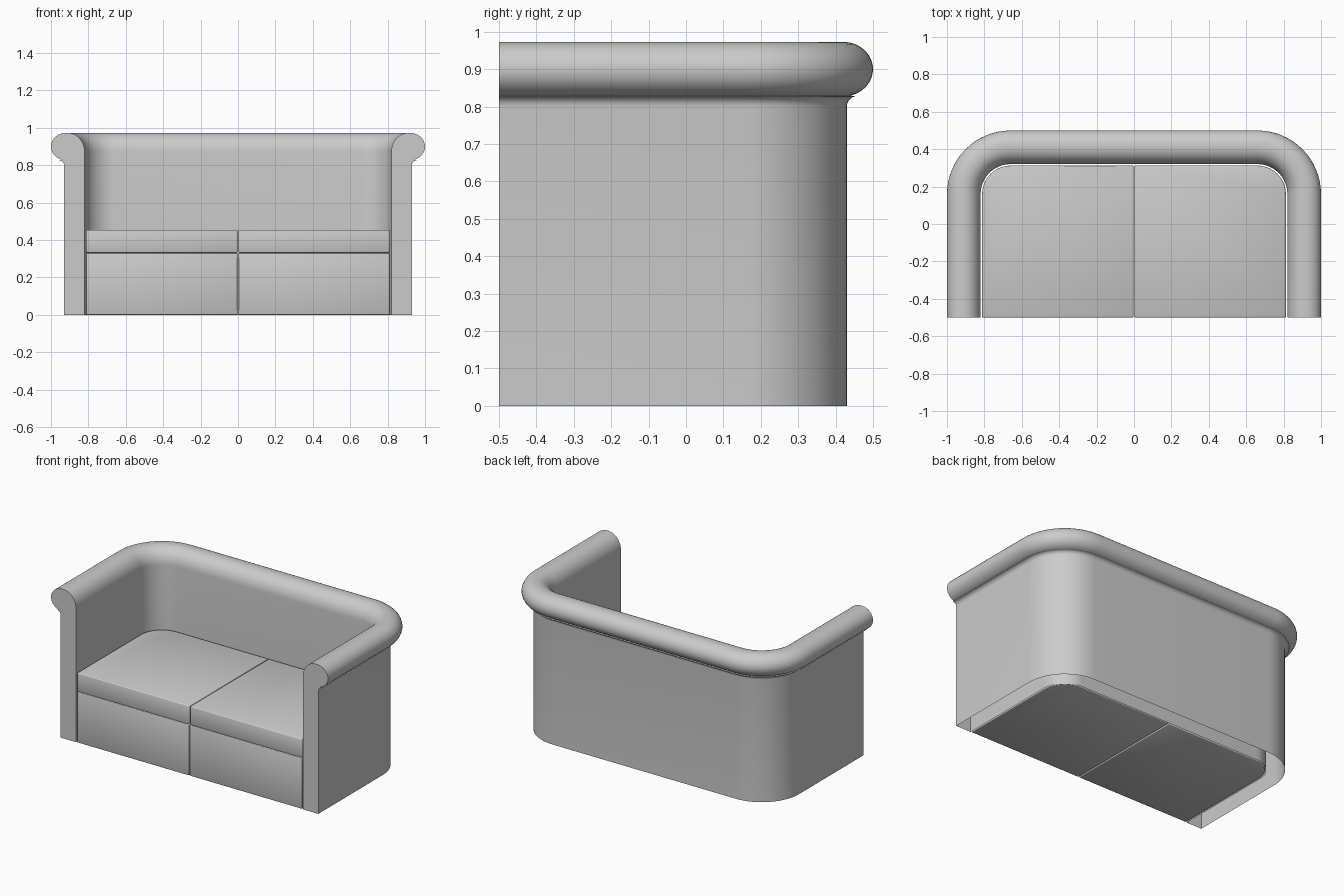
import bpy, bmesh
from math import sin, cos, pi, radians

default = bpy.data.objects.get("Cube")
if default:
    bpy.data.objects.remove(default)

GREY = (0.6, 0.6, 0.6, 1)
fabric = bpy.data.materials.new("grey_fabric")
fabric.use_nodes = True
fabric.diffuse_color = GREY
fabric.node_tree.nodes["Principled BSDF"].inputs["Base Color"].default_value = GREY

FRONT, CX, CY = -0.5, 0.66, 0.16   # front plane and centre of the rounded corners
INNER, OUTER = 0.16, 0.27          # wall distances from the corner centre


def arc(cx, cy, rx, ry, a0, a1, n):
    """Points on an elliptical arc, angles in degrees."""
    angles = [radians(a0 + (a1 - a0) * i / n) for i in range(n + 1)]
    return [(cx + rx * cos(a), cy + ry * sin(a)) for a in angles]


def finish(name, bm, angle):
    bmesh.ops.recalc_face_normals(bm, faces=bm.faces)
    mesh = bpy.data.meshes.new(name)
    bm.to_mesh(mesh)
    bm.free()
    mesh.materials.append(fabric)
    obj = bpy.data.objects.new(name, mesh)
    bpy.context.collection.objects.link(obj)
    bpy.ops.object.select_all(action="DESELECT")
    obj.select_set(True)
    bpy.context.view_layer.objects.active = obj
    bpy.ops.object.shade_smooth_by_angle(angle=radians(angle))
    return obj


def build_shell():
    """Arms and back: a rolled-top wall profile swept round a U, hollow below."""
    profile = [(INNER, 0), (INNER, 0.45)]
    profile += arc(0.25, 0.873, 0.09, 0.1, 180, 90, 10)
    profile += arc(0.26, 0.9, 0.08, 0.073, 90, -75, 14)
    profile += arc(0.295, 0.8, 0.025, 0.027, 90, 180, 6)
    profile += [(OUTER, 0)]

    # Stations along the U: centre and outward angle
    steps = 16
    quarter = [pi / 2 * i / steps for i in range(steps + 1)]
    stations = [(CX, FRONT, 0)] + [(CX, CY, a) for a in quarter]
    stations += [(-CX, CY, pi / 2 + a) for a in quarter] + [(-CX, FRONT, pi)]

    bm = bmesh.new()
    rings = [[bm.verts.new((x + d * cos(a), y + d * sin(a), z)) for d, z in profile]
             for x, y, a in stations]
    for r, s in zip(rings, rings[1:]):
        for i in range(len(profile) - 1):
            bm.faces.new((r[i], r[i + 1], s[i + 1], s[i]))
    bm.faces.new(rings[0])
    bm.faces.new(rings[-1])
    return finish("arms_and_back", bm, 40)


def build_seat_block(name, side, z0, z1, bevel):
    """Half of the seat, with its outer back corner rounded to fit the shell."""
    gap = 0.003
    radius = INNER - 0.008
    outline = [(gap, FRONT), (CX + radius, FRONT)]
    outline += arc(CX, CY, radius, radius, 0, 90, 14) + [(gap, CY + radius)]
    bm = bmesh.new()
    base = bm.faces.new([bm.verts.new((side * x, y, z0)) for x, y in outline])
    top = bmesh.ops.extrude_face_region(bm, geom=[base])["geom"]
    bmesh.ops.translate(bm, vec=(0, 0, z1 - z0),
                        verts=[v for v in top if isinstance(v, bmesh.types.BMVert)])
    if not any(f.normal.z < -0.9 and f.calc_center_median().z < z0 + 0.01 for f in bm.faces):
        lower = [e for e in bm.edges if all(v.co.z < z0 + 0.001 for v in e.verts)]
        if all(len(e.link_faces) == 1 for e in lower):
            bmesh.ops.contextual_create(bm, geom=lower)
    bmesh.ops.recalc_face_normals(bm, faces=bm.faces)
    sharp = [e for e in bm.edges if len(e.link_faces) == 2 and e.calc_face_angle() > 1]
    bmesh.ops.bevel(bm, geom=sharp, offset=bevel, segments=2, profile=0.5, affect="EDGES")
    return finish(name, bm, 50)


build_shell()
for label, side in (("left", 1), ("right", -1)):
    build_seat_block(label + "_seat_base", side, 0, 0.33, 0.004)
    build_seat_block(label + "_seat_cushion", side, 0.332, 0.455, 0.006)
